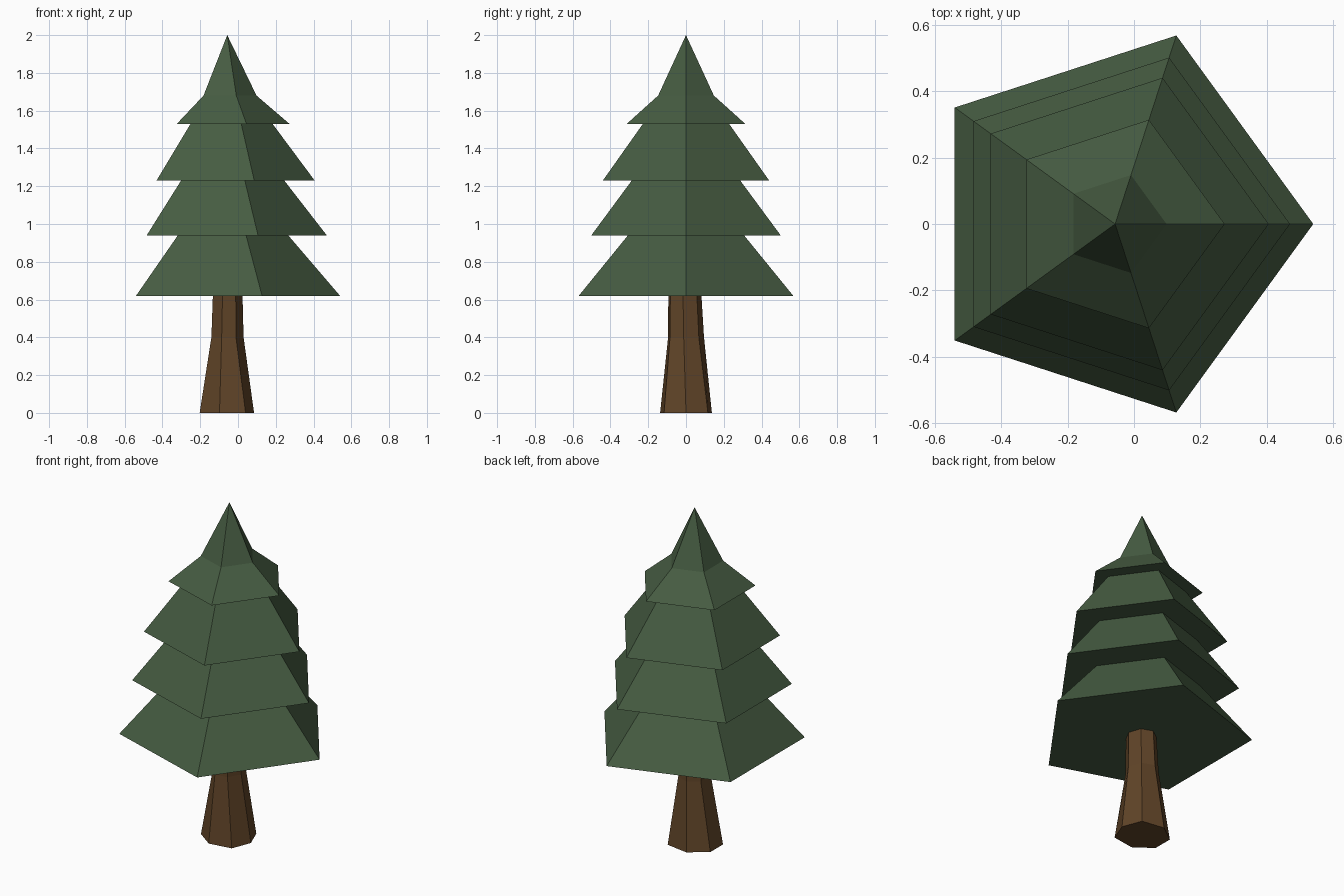
import bpy
import bmesh
from math import cos, sin, radians, tau

if "Cube" in bpy.data.objects:
    bpy.data.objects.remove(bpy.data.objects["Cube"])


def ring(n, cx, cy, rx, ry, z, turn=0.0):
    """Regular n-sided horizontal ring of points."""
    angles = [tau * i / n + radians(turn) for i in range(n)]
    return [(cx + rx * cos(a), cy + ry * sin(a), z) for a in angles]


def loft(name, rings, color, apex=None):
    """Skin a stack of rings, capped below and closed by a cap or a point."""
    bm = bmesh.new()
    loops = [[bm.verts.new(p) for p in r] for r in rings]
    n = len(loops[0])
    for low, high in zip(loops, loops[1:]):
        for i in range(n):
            j = (i + 1) % n
            bm.faces.new((low[i], low[j], high[j], high[i]))
    bm.faces.new(loops[0][::-1])
    top = loops[-1]
    if apex:
        tip = bm.verts.new(apex)
        for i in range(n):
            bm.faces.new((top[i], top[(i + 1) % n], tip))
    else:
        bm.faces.new(top)
    bmesh.ops.recalc_face_normals(bm, faces=bm.faces)
    mesh = bpy.data.meshes.new(name)
    bm.to_mesh(mesh)
    bm.free()
    mat = bpy.data.materials.new(name + "_color")
    mat.diffuse_color = color
    mat.use_nodes = True
    mat.node_tree.nodes["Principled BSDF"].inputs["Base Color"].default_value = mat.diffuse_color
    mesh.materials.append(mat)
    obj = bpy.data.objects.new(name, mesh)
    bpy.context.collection.objects.link(obj)
    return obj


AXIS = -0.057

# Foliage: stepped five-sided tiers, (radius, height) from the bottom up
profile = [(0.597, 0.62), (0.323, 0.94), (0.527, 0.94), (0.302, 1.23),
           (0.463, 1.23), (0.24, 1.53), (0.33, 1.53), (0.155, 1.68)]
loft("foliage", [ring(5, AXIS, 0, r, r, z) for r, z in profile],
     (0.061, 0.107, 0.054, 1), apex=(AXIS, 0, 2.0))

# Trunk: seven-sided, flared at the foot and slightly bent
half = [(0.04, 0.116), (-0.098, 0.137), (-0.203, 0.06)]
foot = ([(0.085, 0, 0)] + [(x, y, 0) for x, y in half]
        + [(x, -y, 0) for x, y in reversed(half)])
loft("trunk", [foot,
               ring(7, -0.058, -0.002, 0.088, 0.098, 0.4, -6),
               ring(7, AXIS, -0.008, 0.081, 0.09, 0.63, -5)],
     (0.117, 0.058, 0.021, 1))
